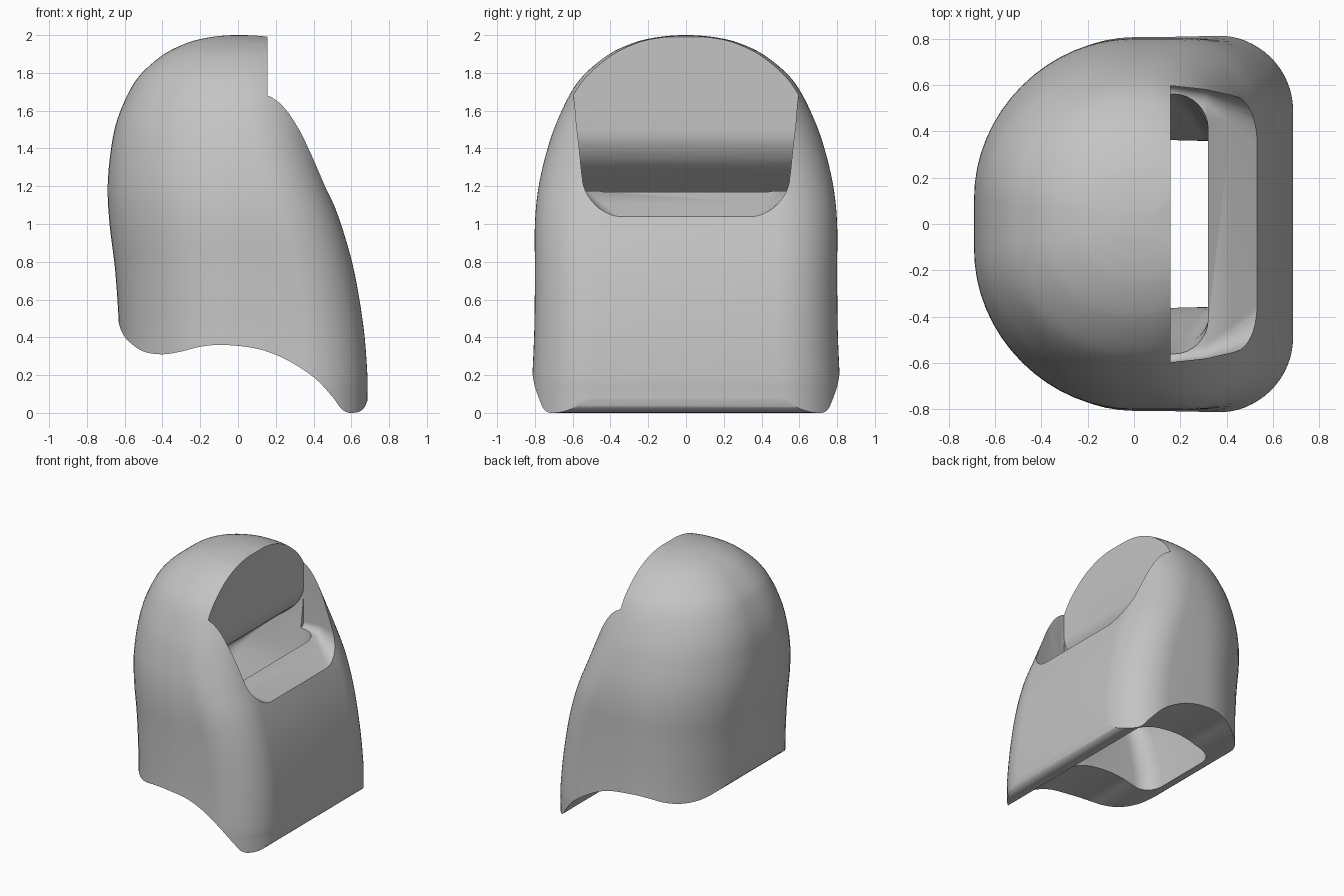
import bpy, bmesh, math

if "Cube" in bpy.data.objects:
    bpy.data.objects.remove(bpy.data.objects["Cube"])

grey = bpy.data.materials.new("plain grey")
grey.diffuse_color = (0.55, 0.55, 0.55, 1)
grey.use_nodes = True
grey.node_tree.nodes["Principled BSDF"].inputs["Base Color"].default_value = grey.diffuse_color


def loft(name, rings):
    """Closed solid through rings that have equal point counts."""
    bm = bmesh.new()
    vs = [[bm.verts.new(p) for p in r] for r in rings]
    n = len(vs[0])
    for a, b in zip(vs, vs[1:]):
        for i in range(n):
            j = (i + 1) % n
            bm.faces.new((a[i], a[j], b[j], b[i]))
    bm.faces.new(vs[0][::-1])
    bm.faces.new(vs[-1])
    bmesh.ops.recalc_face_normals(bm, faces=bm.faces)
    me = bpy.data.meshes.new(name)
    bm.to_mesh(me)
    bm.free()
    ob = bpy.data.objects.new(name, me)
    bpy.context.collection.objects.link(ob)
    me.materials.append(grey)
    return ob


def smooth_rows(rows, steps):
    """Catmull-Rom interpolation of a list of tuples."""
    out = []
    for i in range(len(rows) - 1):
        p0, p1 = rows[max(i - 1, 0)], rows[i]
        p2, p3 = rows[i + 1], rows[min(i + 2, len(rows) - 1)]
        for s in range(steps):
            t = s / steps
            out.append(tuple(
                0.5 * (2 * b + (c - a) * t + (2 * a - 5 * b + 4 * c - d) * t * t
                       + (3 * b - a - 3 * c + d) * t ** 3)
                for a, b, c, d in zip(p0, p1, p2, p3)))
    out.append(rows[-1])
    return out


def body_ring(z, xl, xr, w, n=16):
    """Plan section: broad round back at -x, tighter corners at +x."""
    rx, ry, flat = min(0.33, xr * .92), 0.4 * w, 0.14 * w
    half = []
    for i in range(n + 1):
        a = math.pi / 2 * i / n
        half.append((xr - rx + rx * math.cos(a), w - ry + ry * math.sin(a)))
    for i in range(n + 1):
        a = math.pi / 2 * (1 + i / n)
        half.append((-xl * math.cos(a), flat + (w - flat) * math.sin(a)))
    return [(x, y, z) for x, y in half] + [(x, -y, z) for x, y in half[::-1]]


def round_rect(x0, x1, h, rb, rf, n=8):
    """Rectangle with back corner radius rb and front corner radius rf."""
    pts = []
    for k, (cx, cy, r) in enumerate([(x1 - rf, h - rf, rf), (x0 + rb, h - rb, rb),
                                     (x0 + rb, rb - h, rb), (x1 - rf, rf - h, rf)]):
        for i in range(n + 1):
            a = math.pi / 2 * (k + i / n)
            pts.append((cx + r * math.cos(a), cy + r * math.sin(a)))
    return pts


# outer body: z, back x, front x, half width
body_rows = [
    (-.1, -.62, .68, .815), (0, -.62, .685, .815), (.1, -.62, .685, .815),
    (.2, -.625, .685, .813), (.45, -.63, .665, .803), (.75, -.65, .615, .80),
    (1.0, -.68, .545, .80), (1.2, -.69, .47, .78), (1.4, -.672, .405, .733),
    (1.55, -.64, .37, .68), (1.7, -.577, .345, .607), (1.8, -.508, .32, .53),
    (1.9, -.39, .29, .405), (1.96, -.265, .255, .275), (1.985, -.17, .19, .175),
    (1.997, -.08, .10, .08), (2.0, -.02, .02, .02)]
body = loft("hollow_body", [body_ring(*r) for r in smooth_rows(body_rows, 5)])

# arched underside, swept across y
arch = [(-.64, .52), (-.62, .44), (-.58, .38), (-.5, .325), (-.4, .31),
        (-.3, .325), (-.2, .35), (-.08, .36), (.1, .34), (.25, .285),
        (.4, .19), (.5, .085), (.54, .03), (.57, .006), (.6, 0),
        (.64, .006), (.67, .03), (.69, .08)]
arch = [(-.9, .52)] + smooth_rows(arch, 4) + [(.9, .08), (.9, -.4), (-.9, -.4)]
arch_cut = loft("arch_cutter", [[(x, y, z) for x, z in arch] for y in (-1.2, 1.2)])

# front window with sloping sill and rounded lower corners: x, half width, radius
slot_rings = []
for x, h, r in [(.157, .597, .04), (.31, .58, .06), (.42, .555, .12),
                (.53, .525, .18), (1.0, .50, .2)]:
    sill = min(1.175, 1.04 + (.53 - x) * .62)
    half = [(h, 2.6)]
    for i in range(11):
        a = math.pi / 2 * i / 10
        half.append((h - r + r * math.cos(a), sill + r - r * math.sin(a)))
    slot_rings.append([(x, y, z) for y, z in half]
                      + [(x, -y, z) for y, z in half[::-1]])
slot_cut = loft("window_cutter", slot_rings)

# inner passage with rolled lip: z, back x, front x, half width, corner radii
cavity_rows = [(-.3, -.45, .40, .36, .14, .08), (.3, -.45, .39, .36, .14, .08),
               (.6, -.455, .36, .42, .14, .10), (.88, -.44, .335, .50, .12, .13),
               (1.0, -.34, .325, .53, .07, .15), (1.17, -.12, .32, .56, .02, .15),
               (1.3, .05, .32, .58, .01, .15), (1.36, .108, .32, .588, .006, .15),
               (1.42, .142, .32, .594, .004, .15), (1.47, .155, .32, .596, .003, .15),
               (1.53, .159, .32, .596, .003, .15)]
cavity_cut = loft("passage_cutter", [
    [(x, y, r[0]) for x, y in round_rect(*r[1:])]
    for r in smooth_rows(cavity_rows, 4)])

# carve and tidy
bpy.context.view_layer.objects.active = body
body.select_set(True)
for cutter in (arch_cut, slot_cut, cavity_cut):
    cutter.hide_render = True
    m = body.modifiers.new("cut", 'BOOLEAN')
    m.operation, m.solver, m.object = 'DIFFERENCE', 'EXACT', cutter
    bpy.ops.object.modifier_apply(modifier=m.name)
    bpy.data.objects.remove(cutter)
bpy.ops.object.shade_smooth_by_angle(angle=math.radians(32))
